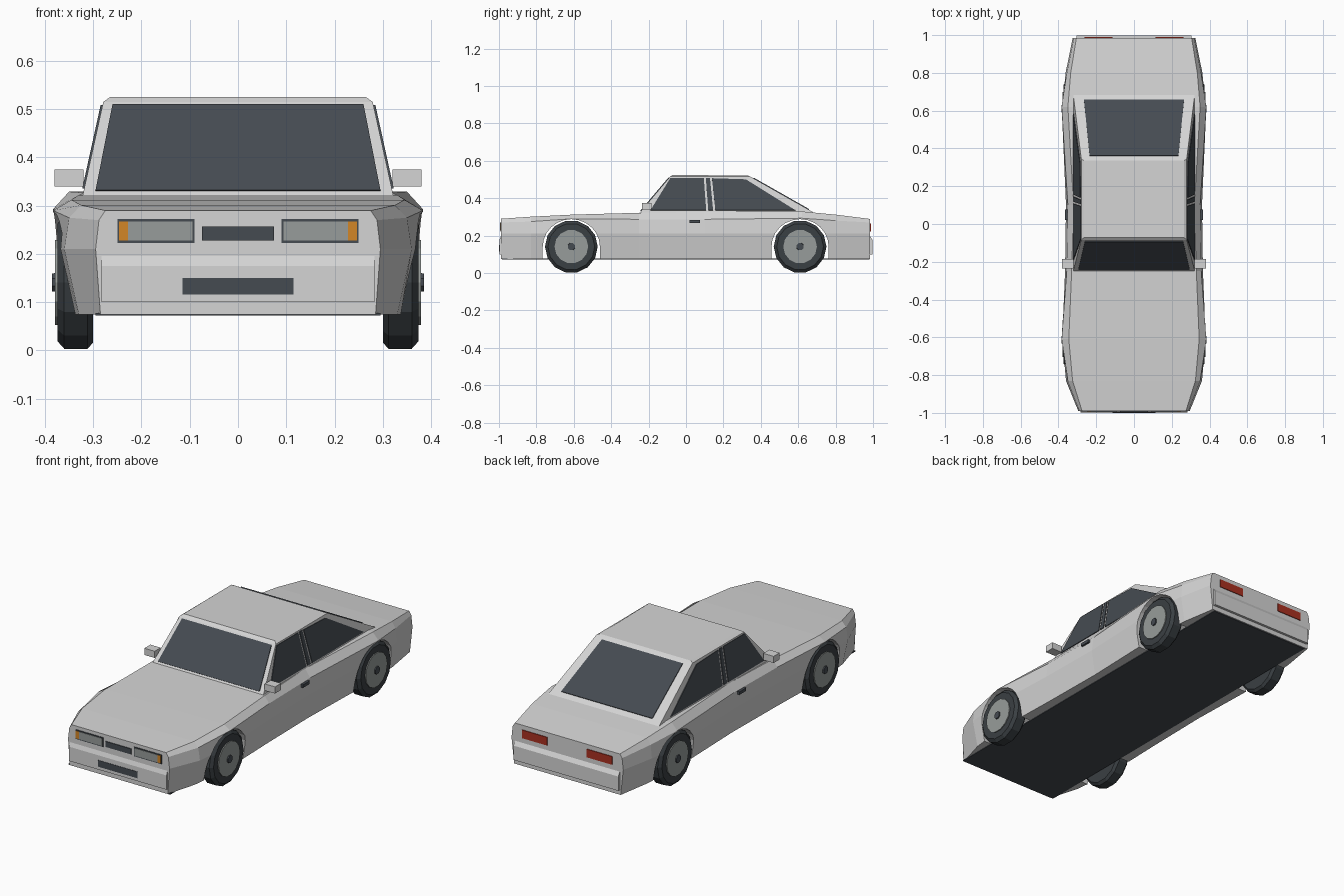
import bpy, bmesh, math
from mathutils import Vector

cube = bpy.data.objects.get("Cube")
if cube:
    bpy.data.objects.remove(cube, do_unlink=True)


def material(name, rgb):
    m = bpy.data.materials.new(name)
    m.use_nodes = True
    m.diffuse_color = (*rgb, 1)
    m.node_tree.nodes["Principled BSDF"].inputs["Base Color"].default_value = (*rgb, 1)
    return m


PAINT = material("silver paint", (0.66, 0.66, 0.66))
DARK = material("dark glass and rubber", (0.06, 0.07, 0.083))
TYRE = material("tyre rubber", (0.042, 0.05, 0.056))
GREY = material("wheel and lamp grey", (0.31, 0.335, 0.325))
ORANGE = material("orange indicator", (0.65, 0.24, 0.02))
RED = material("red tail light", (0.4, 0.03, 0.015))


def make(name, verts, faces, mat):
    bm = bmesh.new()
    vs = [bm.verts.new(v) for v in verts]
    for f in faces:
        bm.faces.new([vs[i] for i in f])
    bmesh.ops.recalc_face_normals(bm, faces=bm.faces)
    me = bpy.data.meshes.new(name)
    bm.to_mesh(me)
    bm.free()
    me.materials.append(mat)
    ob = bpy.data.objects.new(name, me)
    bpy.context.collection.objects.link(ob)
    return ob


def loft(name, rings, mat):
    """Closed solid through rings that share a point count."""
    n = len(rings[0])
    faces = [list(range(n)), [n * (len(rings) - 1) + i for i in range(n)]]
    for r in range(len(rings) - 1):
        for i in range(n):
            j = (i + 1) % n
            faces.append([r * n + i, r * n + j, (r + 1) * n + j, (r + 1) * n + i])
    return make(name, [p for ring in rings for p in ring], faces, mat)


def box(name, x, y, z, mat):
    rings = [[(a, y[0], z[0]), (a, y[1], z[0]), (a, y[1], z[1]), (a, y[0], z[1])] for a in x]
    return loft(name, rings, mat)


def plate(name, pts, mat, depth=0.004):
    """Thin slab centred on a flat polygon."""
    pts = [Vector(p) for p in pts]
    off = (pts[1] - pts[0]).cross(pts[2] - pts[0]).normalized() * depth
    return loft(name, [[p - off for p in pts], [p + off for p in pts]], mat)


# Body: half sections (y, bottom, mid, shoulder, top widths, shoulder z, top z)
stations = [
    (-0.99, 0.285, 0.295, 0.288, 0.275, 0.27, 0.29),
    (-0.83, 0.33, 0.36, 0.35, 0.325, 0.275, 0.301),
    (-0.61, 0.355, 0.38, 0.383, 0.345, 0.29, 0.312),
    (-0.25, 0.345, 0.365, 0.356, 0.33, 0.287, 0.322),
    (0.10, 0.34, 0.36, 0.35, 0.32, 0.287, 0.327),
    (0.62, 0.355, 0.38, 0.383, 0.35, 0.293, 0.329),
    (0.80, 0.34, 0.362, 0.355, 0.335, 0.28, 0.312),
    (0.985, 0.31, 0.325, 0.318, 0.305, 0.27, 0.289),
]
rings = []
for y, b, m, s, t, sz, tz in stations:
    half = [(b, 0.075), (m, 0.21), (s, sz), (t, tz)]
    rings.append([(x, y, z) for x, z in half] + [(-x, y, z) for x, z in reversed(half)])
body = loft("body_shell", rings, PAINT)

# Wheel arches cut across the body
for wy in (-0.613, 0.61):
    arc = [(wy + 0.153 * math.cos(math.pi * i / 12), 0.14 + 0.148 * math.sin(math.pi * i / 12))
           for i in range(13)]
    outline = [(wy + 0.153, 0)] + arc + [(wy - 0.153, 0)]
    cutter = loft("arch_cutter", [[(x, y, z) for y, z in outline] for x in (-0.6, 0.6)], PAINT)
    cutter.hide_render = True
    mod = body.modifiers.new("arch", "BOOLEAN")
    mod.operation = "DIFFERENCE"
    mod.solver = "EXACT"
    mod.object = cutter
    bpy.context.view_layer.objects.active = body
    bpy.ops.object.modifier_apply(modifier=mod.name)
    bpy.data.objects.remove(cutter, do_unlink=True)

box("floor_pan", (-0.295, 0.295), (-0.985, 0.98), (0.072, 0.078), DARK)


# Cabin: sides lean inward with height
def side_x(z):
    return 0.322 - 0.22 * (z - 0.32)


def screen_y(z):
    return -0.25 + (z - 0.32) * 0.165 / 0.195


def rear_y(z):
    return 0.68 - (z - 0.325) * 0.335 / 0.19


def cabin_ring(x, y0, y1, z0, z1):
    return [(-x, y0, z0), (x, y0, z0), (x, y1, z1), (-x, y1, z1)]


loft("cabin", [
    cabin_ring(side_x(0.3), screen_y(0.3), rear_y(0.3), 0.3, 0.3),
    cabin_ring(side_x(0.515), screen_y(0.515), rear_y(0.515), 0.515, 0.515),
    cabin_ring(0.265, -0.072, 0.335, 0.525, 0.52),
], PAINT)


def screen(name, f, low, high):
    (xl, zl), (xh, zh) = low, high
    plate(name, [(-xl, f(zl), zl), (xl, f(zl), zl), (xh, f(zh), zh), (-xh, f(zh), zh)], DARK)


screen("windscreen", screen_y, (0.295, 0.33), (0.26, 0.508))
screen("rear_window", rear_y, (0.265, 0.338), (0.235, 0.506))

# Side glass and door pillar, as (y, z) outlines
side_panes = {
    "front_side_window": [(-0.19, 0.335), (-0.083, 0.508), (0.095, 0.508), (0.108, 0.335)],
    "door_pillar": [(0.106, 0.508), (0.128, 0.508), (0.145, 0.335), (0.119, 0.335)],
    "rear_side_window": [(0.139, 0.506), (0.32, 0.5), (0.585, 0.335), (0.157, 0.335)],
}


# Wheel parts: rings of (x, radius) turned about the axle
def turned(name, profile, side, wy, mat, sides=14):
    angles = [2 * math.pi * (i + 0.5) / sides for i in range(sides)]
    return loft(name, [[(side * x, wy + r * math.sin(a), 0.141 + r * math.cos(a)) for a in angles]
                       for x, r in profile], mat)


for side, label in ((1, "left"), (-1, "right")):
    for name, outline in side_panes.items():
        plate(f"{label}_{name}", [(side * side_x(z), y, z) for y, z in outline], DARK)

    mx = sorted((side * 0.32, side * 0.38))
    box(f"{label}_mirror", mx, (-0.235, -0.185), (0.34, 0.375), PAINT)
    hx = sorted((side * 0.345, side * 0.364))
    box(f"{label}_door_handle", hx, (0.02, 0.076), (0.268, 0.284), DARK)

    for wy, end in ((-0.613, "front"), (0.61, "rear")):
        tag = f"{label}_{end}"
        turned(f"{tag}_tyre", [(0.30, 0.128), (0.312, 0.141), (0.36, 0.141), (0.374, 0.125)],
               side, wy, TYRE)
        turned(f"{tag}_rim", [(0.36, 0.09), (0.379, 0.09)], side, wy, GREY)
        turned(f"{tag}_hub", [(0.37, 0.022), (0.385, 0.02)], side, wy, DARK, 8)

    # Lamps
    def lamp(name, x0, x1, z0, z1, y, mat, depth):
        plate(f"{label}_{name}", [(side * x, y, z) for x, z in
                                  ((x0, z0), (x1, z0), (x1, z1), (x0, z1))], mat, depth)

    lamp("headlight_frame", 0.09, 0.25, 0.223, 0.272, -0.99, DARK, 0.003)
    lamp("headlight", 0.094, 0.228, 0.228, 0.267, -0.992, GREY, 0.003)
    lamp("indicator", 0.228, 0.247, 0.228, 0.267, -0.992, ORANGE, 0.003)
    lamp("tail_light", 0.115, 0.262, 0.222, 0.265, 0.986, RED, 0.003)

# Bumpers with a sloping upper edge
for name, s, inner, w in (("front_bumper", -1, 0.98, 0.283), ("rear_bumper", 1, 0.975, 0.305)):
    outline = [(inner, 0.1), (0.998, 0.1), (0.998, 0.175), (inner + 0.01, 0.196), (inner, 0.196)]
    loft(name, [[(x, s * y, z) for y, z in outline] for x in (-w, w)], PAINT)

# Grille and number plate panel
box("grille", (-0.075, 0.075), (-0.994, -0.987), (0.228, 0.257), DARK)
box("front_plate", (-0.115, 0.115), (-1.0, -0.994), (0.116, 0.15), DARK)
